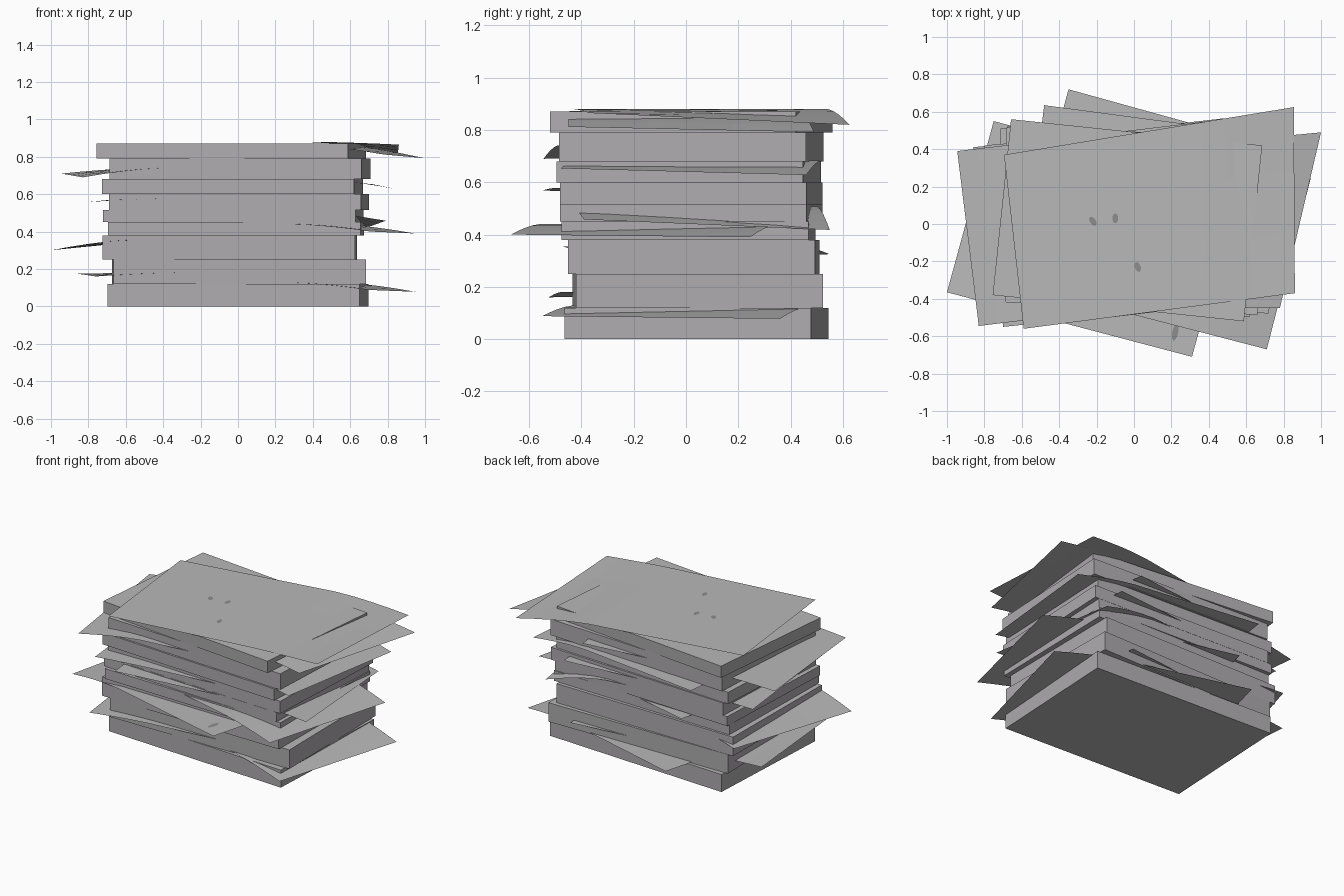
import bpy, bmesh, math
from mathutils import Vector, Matrix

if "Cube" in bpy.data.objects:
    bpy.data.objects.remove(bpy.data.objects["Cube"])


def material(name, rgb):
    m = bpy.data.materials.new(name)
    m.diffuse_color = (*rgb, 1)
    m.use_nodes = True
    m.node_tree.nodes["Principled BSDF"].inputs["Base Color"].default_value = m.diffuse_color
    return m


paper = material("paper grey", (0.48, 0.48, 0.48))
edges = material("paper edge grey", (0.43, 0.415, 0.43))
stain = material("stain grey", (0.27, 0.27, 0.27))


def finish(name, bm, mats):
    me = bpy.data.meshes.new(name)
    bm.to_mesh(me)
    bm.free()
    for m in mats:
        me.materials.append(m)
    ob = bpy.data.objects.new(name, me)
    bpy.context.collection.objects.link(ob)
    return ob


def bundle(name, x, y, angle, z0, z1):
    """Thick block of pages; the sides use the edge colour."""
    bm = bmesh.new()
    bmesh.ops.create_cube(bm, size=1, matrix=(
        Matrix.Translation((x, y, (z0 + z1) / 2)) @ Matrix.Rotation(angle, 4, 'Z')
        @ Matrix.Diagonal((1.35, 0.945, z1 - z0, 1))))
    for f in bm.faces:
        f.material_index = 0 if abs(f.normal.z) > 0.5 else 1
    finish(name, bm, [paper, edges])


def sheet(name, near_b, far_b, far_f, near_f, z, drop_b, drop_f, start=0.68):
    """Loose page from its near end to its drooping far end (b = back, f = front)."""
    nb, fb, ff, nf = (Vector(p) for p in (near_b, far_b, far_f, near_f))
    bm = bmesh.new()
    us = [0, start] + [start + (1 - start) * i / 4 for i in range(1, 5)]
    rows = []
    for u in us:
        t = max(0, (u - start) / (1 - start)) ** 1.5
        b, f = nb.lerp(fb, u), nf.lerp(ff, u)
        rows.append([bm.verts.new((b.lerp(f, v).x, b.lerp(f, v).y,
                                   z - t * (drop_b + (drop_f - drop_b) * v)))
                     for v in (0, 0.33, 0.67, 1)])
    for r, s in zip(rows, rows[1:]):
        for i in range(3):
            bm.faces.new((r[i], r[i + 1], s[i + 1], s[i]))
    bm.normal_update()
    if sum(f.normal.z for f in bm.faces) < 0:
        bmesh.ops.reverse_faces(bm, faces=bm.faces)
    finish(name, bm, [paper])


# Stacked bundles: centre x, centre y, turn, top height
bundles = [(0, .04, -.05, .12), (.005, .045, .01, .25), (-.045, .03, -.012, .38),
           (-.01, .01, -.02, .45), (-.025, .02, -.045, .515), (.005, .02, -.045, .60),
           (-.03, .01, -.05, .68), (.01, .02, -.05, .79), (-.035, .02, -.104, .87)]
z = 0
for i, (x, y, a, top) in enumerate(bundles):
    bundle(f"page_bundle_{i + 1}", x, y, a, z, top)
    z = top

# Loose sheets sticking out to the right
sheet("loose_sheet_right_1", (-.35, .72), (.95, .36), (.70, -.55), (-.60, -.20), .128, .05, .04)
sheet("loose_sheet_right_2", (-.37, .58), (.945, .245), (.71, -.67), (-.60, -.33), .44, .05, .04)
sheet("loose_sheet_right_3", (-.66, .40), (.68, .55), (.79, -.39), (-.55, -.55), .508, .09, .05)
sheet("loose_sheet_right_4", (-.48, .635), (.84, .46), (.72, -.48), (-.60, -.31), .683, .055, .03)
sheet("loose_sheet_right_5", (-.35, .36), (1.0, .49), (.78, -.45), (-.5, -.44), .872, .08, .06, .6)

# Loose sheets sticking out to the left
sheet("loose_sheet_left_1", (.48, .565), (-.86, .41), (-.76, -.525), (.58, -.38), .18, .005, .02)
sheet("loose_sheet_left_2", (.56, .20), (-.75, .55), (-1.0, -.365), (.31, -.71), .355, .03, .055)
sheet("loose_sheet_left_3", (.55, .54), (-.80, .42), (-.70, -.55), (.64, -.41), .578, .02, .01)
sheet("loose_sheet_left_4", (.40, .55), (-.945, .39), (-.83, -.545), (.51, -.38), .74, .03, .05)

# Sheet lying on top
sheet("top_sheet", (-.695, .37), (.855, .625), (.86, -.37), (-.59, -.56), .88, .06, .015)

# Small flat stains
for i, (x, y, h, a) in enumerate([(-.22, .015, .8815, .6), (-.10, .03, .8815, 0),
                                  (.02, -.23, .8815, .3), (.22, -.58, .3565, -.2)]):
    bm = bmesh.new()
    bmesh.ops.create_circle(bm, cap_ends=True, segments=10, radius=1, matrix=(
        Matrix.Translation((x, y, h)) @ Matrix.Rotation(a, 4, 'Z')
        @ Matrix.Diagonal((.016, .045 if i == 3 else .027, 1, 1))))
    finish(f"stain_{i + 1}", bm, [stain])
